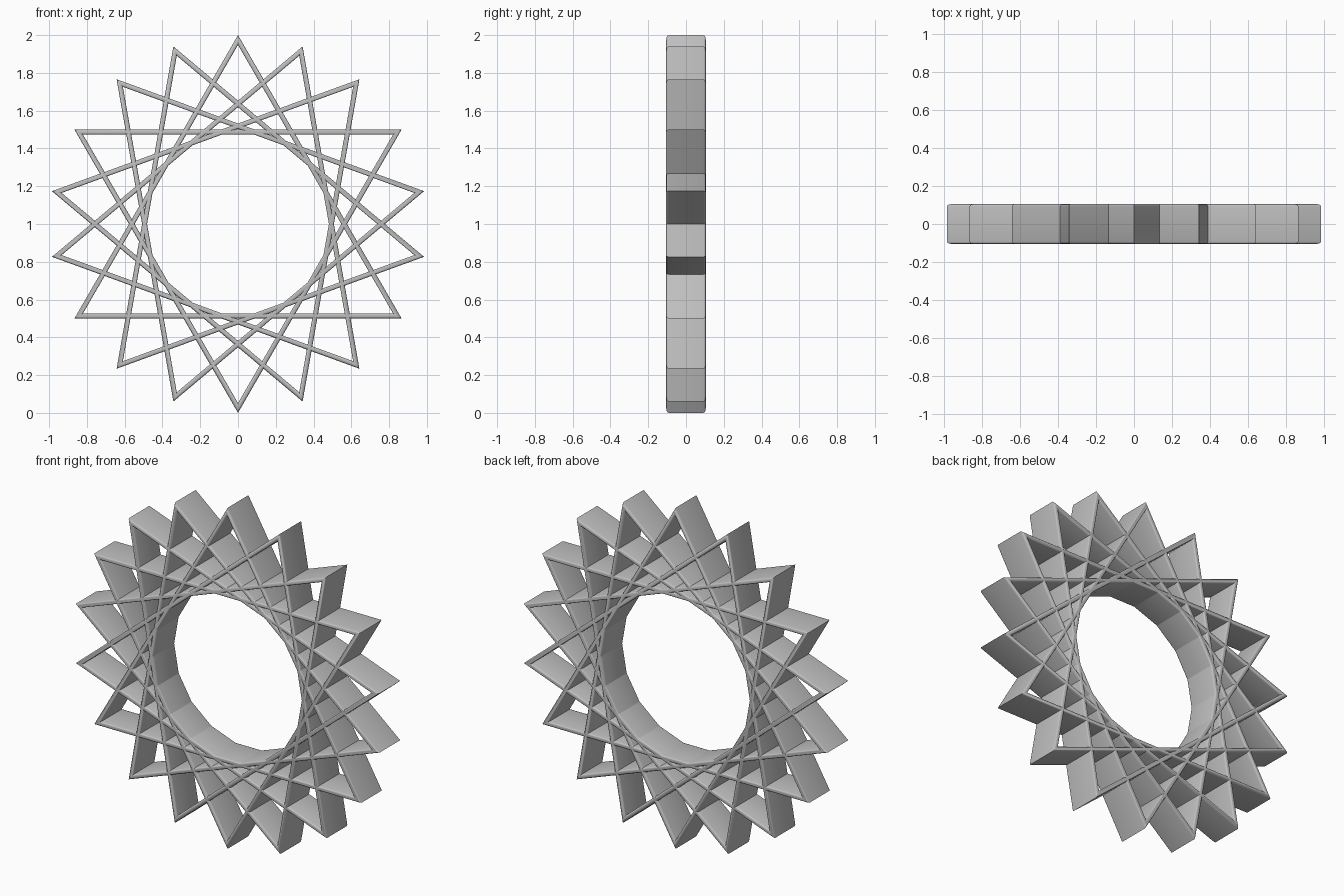
import bpy
import bmesh
from math import sin, cos, pi, radians

cube = bpy.data.objects.get("Cube")
if cube:
    bpy.data.objects.remove(cube, do_unlink=True)

RADIUS = 1.0         # tip distance from the centre
THICK = 0.026        # thickness of each bar
HALF_DEPTH = 0.105   # half the depth along y
TRIANGLES = 6
ROUND_STEPS = 6

grey = bpy.data.materials.new("light grey")
grey.use_nodes = True
colour = (0.52, 0.52, 0.52, 1)
grey.diffuse_color = colour
grey.node_tree.nodes["Principled BSDF"].inputs["Base Color"].default_value = colour


def bar_profile():
    """Flat bar section with round ends, as (inset from outer face, y)."""
    r = THICK / 2
    points = []
    for side in (1, -1):
        for i in range(ROUND_STEPS + 1):
            a = pi * i / ROUND_STEPS
            points.append((r - side * r * cos(a),
                           side * (HALF_DEPTH - r + r * sin(a))))
    return points


def triangle_frame(name, turn):
    """Mitred triangular band: the section carried round three corners."""
    bm = bmesh.new()
    rings = []
    for k in range(3):
        a = turn + k * 2 * pi / 3
        # An inset of d across a side moves a 60 degree corner inward by 2d
        rings.append([bm.verts.new(((RADIUS - 2 * d) * sin(a), y,
                                    1 + (RADIUS - 2 * d) * cos(a)))
                      for d, y in bar_profile()])
    count = len(rings[0])
    for k in range(3):
        here, there = rings[k], rings[(k + 1) % 3]
        for i in range(count):
            j = (i + 1) % count
            bm.faces.new((here[i], here[j], there[j], there[i]))
    bmesh.ops.recalc_face_normals(bm, faces=bm.faces)
    mesh = bpy.data.meshes.new(name)
    bm.to_mesh(mesh)
    bm.free()
    mesh.materials.append(grey)
    obj = bpy.data.objects.new(name, mesh)
    bpy.context.collection.objects.link(obj)
    return obj


# Six interlaced triangles make the eighteen-pointed star ring
frames = [triangle_frame(f"triangle_frame_{n + 1}", radians(20 * n))
          for n in range(TRIANGLES)]

bpy.ops.object.select_all(action='DESELECT')
for obj in frames:
    obj.select_set(True)
bpy.context.view_layer.objects.active = frames[0]
bpy.ops.object.shade_smooth_by_angle(angle=radians(35))
